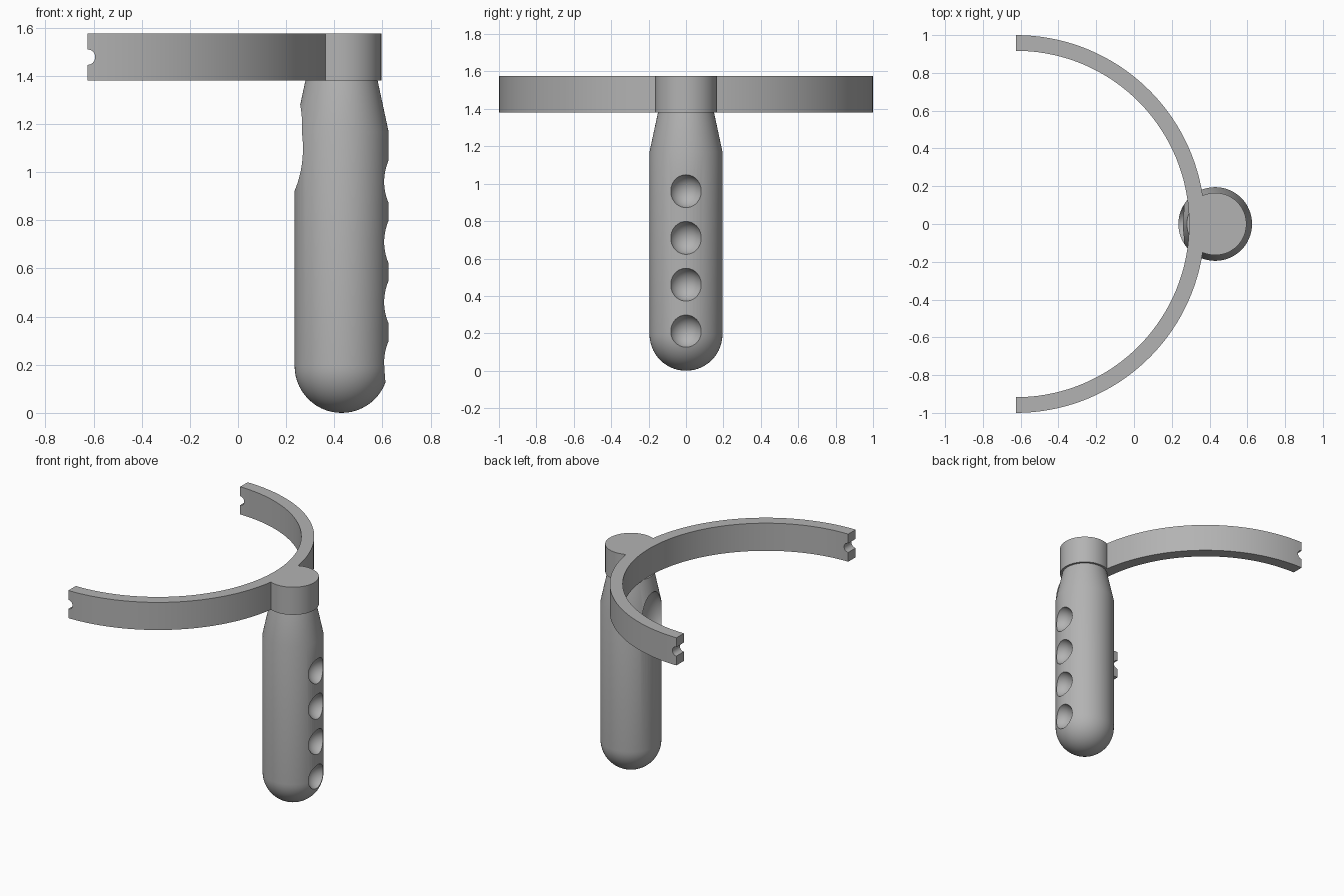
import bpy, bmesh, math
from mathutils import Matrix

cube = bpy.data.objects.get("Cube")
if cube:
    bpy.data.objects.remove(cube, do_unlink=True)

GREY = (0.45, 0.45, 0.45, 1)
mat = bpy.data.materials.new("plain grey")
mat.use_nodes = True
mat.diffuse_color = GREY
mat.node_tree.nodes["Principled BSDF"].inputs["Base Color"].default_value = GREY

AXIS = 0.43             # x of the handle
RING_X = -0.625         # x of the ring centre
LOW, HIGH = 1.38, 1.575  # height of the ring band


def make(name, bm):
    bmesh.ops.recalc_face_normals(bm, faces=bm.faces)
    mesh = bpy.data.meshes.new(name)
    bm.to_mesh(mesh)
    bm.free()
    mesh.materials.append(mat)
    obj = bpy.data.objects.new(name, mesh)
    bpy.context.collection.objects.link(obj)
    return obj


def cut(obj, cutter):
    """Carve the cutter out of the part, remove it, then smooth the part."""
    bpy.ops.object.select_all(action='DESELECT')
    bpy.context.view_layer.objects.active = obj
    obj.select_set(True)
    mod = obj.modifiers.new("carve", 'BOOLEAN')
    mod.object, mod.solver = cutter, 'EXACT'
    bpy.ops.object.modifier_apply(modifier=mod.name)
    bpy.data.objects.remove(cutter, do_unlink=True)
    bpy.ops.object.shade_smooth_by_angle(angle=math.radians(25))


def arc(cx, r, start, end, n):
    steps = [start + (end - start) * i / n for i in range(n + 1)]
    return [(cx + r * math.cos(a), r * math.sin(a)) for a in steps]


# Handle: revolved profile with a rounded bottom and tapered neck
R = 0.195
profile = [(R * math.sin(a), R - R * math.cos(a))
           for a in (math.pi / 2 * i / 14 for i in range(15))]
profile += [(R, 1.17), (0.15, LOW), (0, LOW)]
bm = bmesh.new()
verts = [bm.verts.new((AXIS + r, 0, z)) for r, z in profile]
edges = [bm.edges.new(pair) for pair in zip(verts, verts[1:])]
bmesh.ops.spin(bm, geom=verts + edges, cent=(AXIS, 0, 0), axis=(0, 0, 1),
               angle=2 * math.pi, steps=64, use_duplicate=False)
bmesh.ops.remove_doubles(bm, verts=bm.verts, dist=0.0005)
handle = make("handle", bm)

# Finger dents on one side, one long thumb dent on the other
bm = bmesh.new()
dents = [((0.645, 0, 0.21 + 0.25 * i), (0.09, 0.09, 0.09)) for i in range(4)]
dents.append(((0.25, 0, 1.1), (0.08, 0.115, 0.18)))
for place, size in dents:
    bmesh.ops.create_uvsphere(
        bm, u_segments=40, v_segments=24, radius=1,
        matrix=Matrix.Translation(place) @ Matrix.Diagonal((*size, 1)))
cutter = make("dent_cutter", bm)
cutter.hide_render = True
cut(handle, cutter)

# Half ring with the round handle cap blended into its outer side
CAP, IN = 0.165, 0.917
d = AXIS - RING_X
a = (1 - CAP ** 2 + d ** 2) / (2 * d)
meet = math.acos(a)
cap_angle = math.atan2(math.sqrt(1 - a * a), a - d)
quarter = math.pi / 2
outline = arc(RING_X, 1, -quarter, -meet, 32)
outline += arc(AXIS, CAP, -cap_angle, cap_angle, 44)[1:-1]
outline += arc(RING_X, 1, meet, quarter, 32)
outline += arc(RING_X, IN, quarter, -quarter, 72)
bm = bmesh.new()
face = bm.faces.new([bm.verts.new((x, y, LOW)) for x, y in outline])
top = bmesh.ops.extrude_face_region(bm, geom=[face])["geom"]
bmesh.ops.translate(bm, vec=(0, 0, HIGH - LOW),
                    verts=[v for v in top if isinstance(v, bmesh.types.BMVert)])
ring = make("half_ring", bm)

# Round notch across both ring ends
bm = bmesh.new()
bmesh.ops.create_cone(
    bm, cap_ends=True, segments=32, radius1=0.032, radius2=0.032, depth=2.4,
    matrix=Matrix.Translation((RING_X, 0, (LOW + HIGH) / 2))
    @ Matrix.Rotation(quarter, 4, 'X'))
cutter = make("notch_cutter", bm)
cutter.hide_render = True
cut(ring, cutter)
